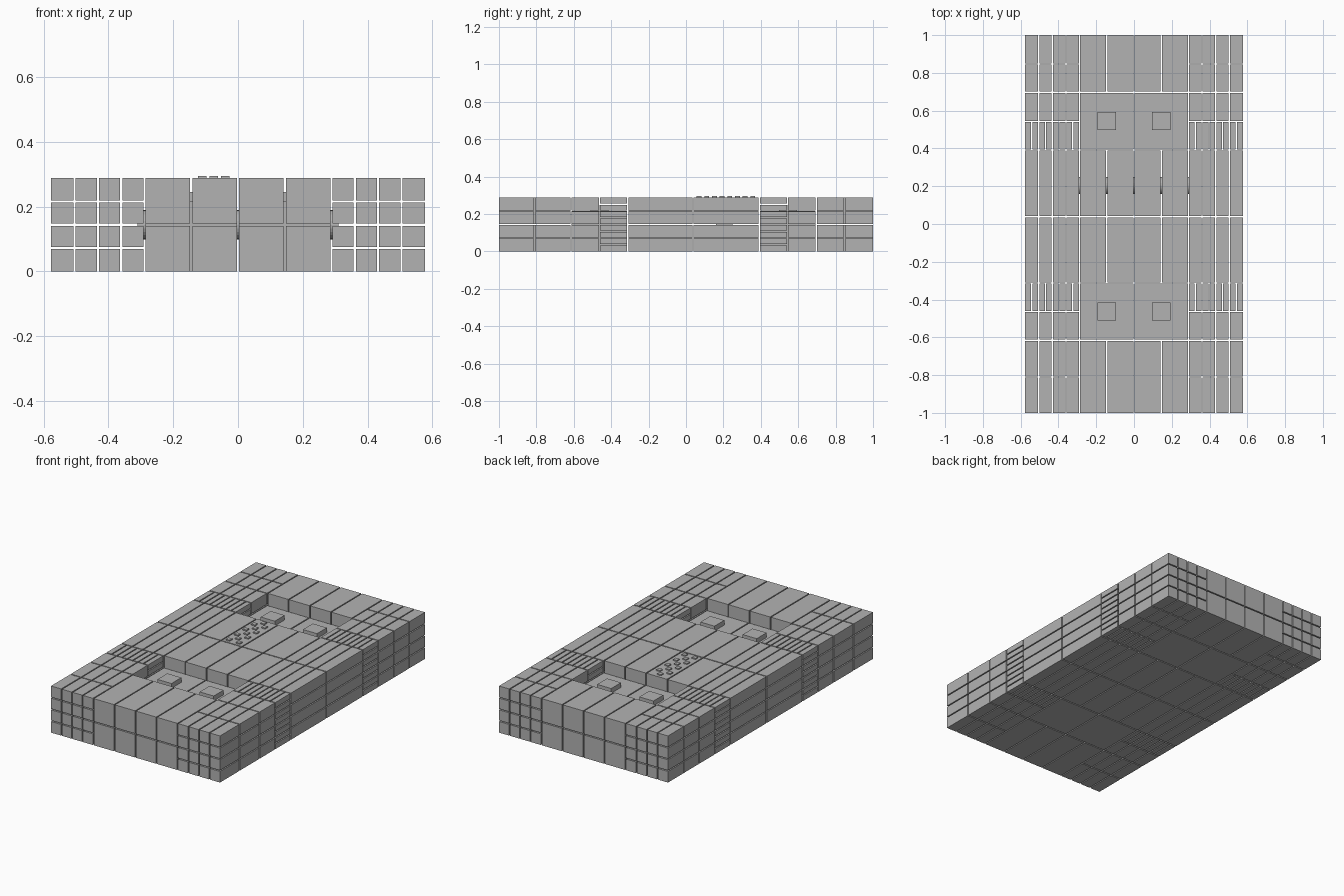
import bpy
import bmesh
from mathutils import Matrix, Vector

if "Cube" in bpy.data.objects:
    bpy.data.objects.remove(bpy.data.objects["Cube"], do_unlink=True)

W, L, H = 0.577, 1.0, 0.288   # half width, half length, height
GAP = 0.0033                  # half of a seam
MID = W / 2                   # edge between core and side blocks

grey = bpy.data.materials.new("block_grey")
grey.use_nodes = True
grey.diffuse_color = (0.45, 0.45, 0.45, 1)
grey.node_tree.nodes["Principled BSDF"].inputs["Base Color"].default_value = (0.45, 0.45, 0.45, 1)


def add_box(bm, lo, hi):
    lo, hi = Vector(lo), Vector(hi)
    m = Matrix.Translation((lo + hi) / 2) @ Matrix.Diagonal((*(hi - lo), 1))
    bmesh.ops.create_cube(bm, size=1, matrix=m)


def add_block(bm, lo, hi):
    # a block with a seam on every side that is not an outer face
    a = [v if abs(v - e) < 1e-4 else v + GAP for v, e in zip(lo, (-W, -L, 0))]
    b = [v if abs(v - e) < 1e-4 else v - GAP for v, e in zip(hi, (W, L, H))]
    add_box(bm, a, b)


def steps(a, b, n):
    e = [a + (b - a) * i / n for i in range(n + 1)]
    return list(zip(e, e[1:]))


def packed(bm, xr, yr, zr, nx, nz):
    for x0, x1 in steps(*xr, nx):
        for z0, z1 in steps(*zr, nz):
            add_block(bm, (x0, yr[0], z0), (x1, yr[1], z1))


def finish(bm, name):
    me = bpy.data.meshes.new(name)
    bm.to_mesh(me)
    bm.free()
    me.materials.append(grey)
    ob = bpy.data.objects.new(name, me)
    bpy.context.collection.objects.link(ob)
    return ob


# side rows: y edges, with two rows of thin slats
rows = [-1, -0.81, -0.615, -0.463, -0.312, 0.038, 0.392, 0.543, 0.697, 0.847, 1]
slat_rows = (3, 6)
for side, xr in (("right", (-W, -MID)), ("left", (MID, W))):
    bars, slats = bmesh.new(), bmesh.new()
    for i, yr in enumerate(zip(rows, rows[1:])):
        if i in slat_rows:
            packed(slats, xr, yr, (0, H), 8, 8)
        else:
            packed(bars, xr, yr, (0, H), 4, 4)
    finish(bars, side + "_side_bars")
    finish(slats, side + "_side_slats")

# core blocks: four across, two high
core = bmesh.new()
for yr in ((-1, -0.615), (-0.312, 0.038), (0.038, 0.392), (0.697, 1)):
    packed(core, (-MID, MID), yr, (0, H), 4, 2)
finish(core, "core_blocks")

# sunken blocks, each with a raised square pad
for name, yr in (("front", (-0.615, -0.312)), ("back", (0.392, 0.697))):
    floor, pads = bmesh.new(), bmesh.new()
    packed(floor, (-MID, MID), yr, (0, H * 0.76), 2, 1)
    yc = sum(yr) / 2
    for xc in (-MID / 2, MID / 2):
        add_box(pads, (xc - 0.048, yc - 0.048, 0.2), (xc + 0.048, yc + 0.048, 0.245))
    finish(floor, name + "_sunken_blocks")
    finish(pads, name + "_pads")

# hidden pin across the core
pin = bmesh.new()
bmesh.ops.create_cone(pin, cap_ends=True, segments=24, radius1=0.045, radius2=0.045,
                      depth=0.62, matrix=Matrix.Translation((0, 0.205, H / 2))
                      @ Matrix.Rotation(1.5708, 4, "Y"))
finish(pin, "cross_pin")

# low square studs on top
studs = bmesh.new()
for i in range(3):
    for j in range(8):
        if (i + j) % 2 == 0:
            x, y = -0.11 + i * 0.035, 0.07 + j * 0.041
            add_box(studs, (x - 0.013, y - 0.013, H - 0.01), (x + 0.013, y + 0.013, H + 0.007))
finish(studs, "top_studs")
